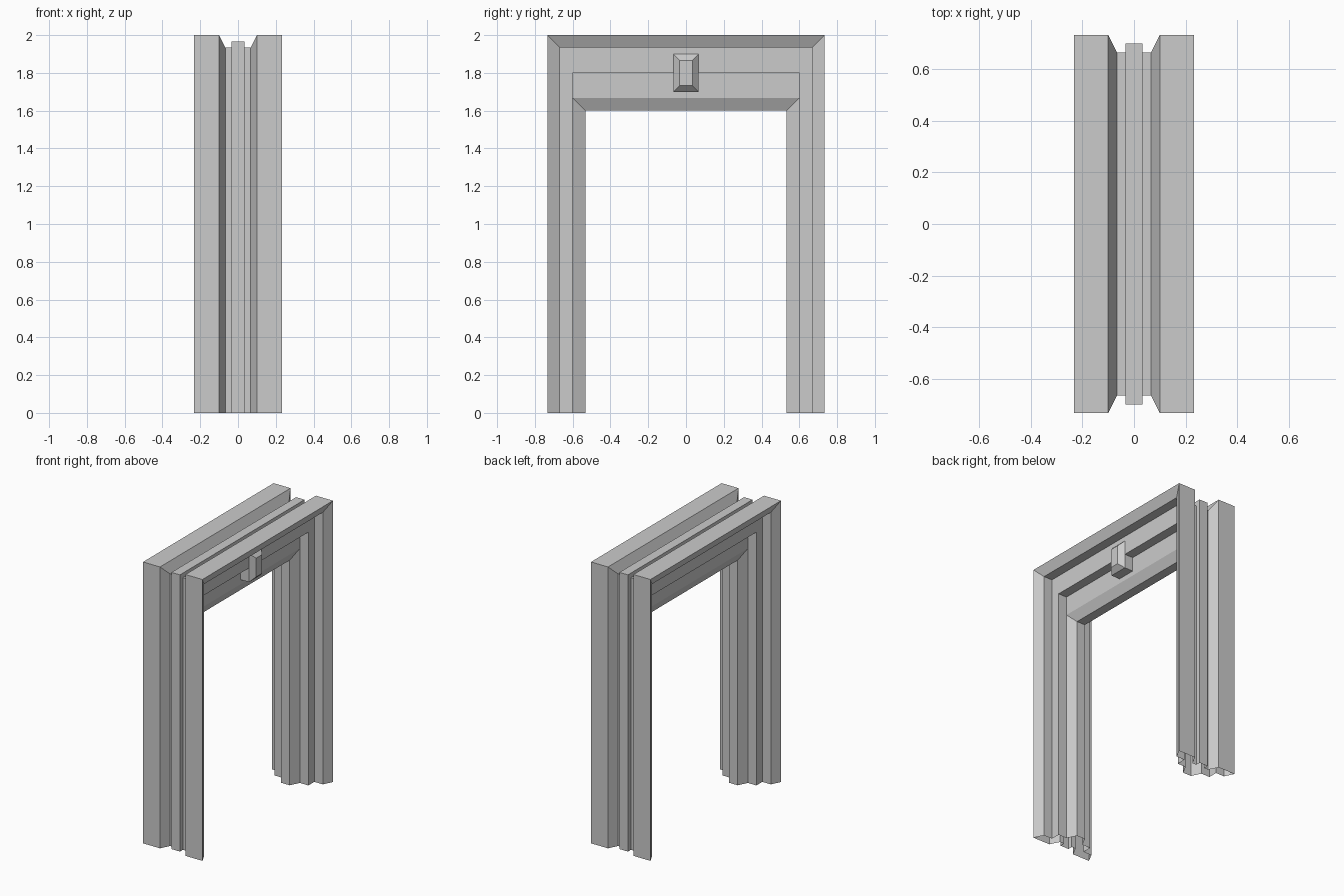
import bpy, bmesh

if "Cube" in bpy.data.objects:
    bpy.data.objects.remove(bpy.data.objects["Cube"])

U = 1 / 30  # modelling grid step


def make_object(name, rings, cap_last=False):
    """Bridge closed rings of points into a flat-shaded object."""
    bm = bmesh.new()
    loops = [[bm.verts.new([c * U for c in p]) for p in ring] for ring in rings]
    n = len(loops[0])
    for a, b in zip(loops, loops[1:]):
        for i in range(n):
            j = (i + 1) % n
            bm.faces.new((a[i], a[j], b[j], b[i]))
    if cap_last:
        bm.faces.new(loops[-1])
    bmesh.ops.dissolve_degenerate(bm, dist=1e-5, edges=bm.edges[:])
    bmesh.ops.recalc_face_normals(bm, faces=bm.faces[:])
    mesh = bpy.data.meshes.new(name)
    bm.to_mesh(mesh)
    bm.free()
    obj = bpy.data.objects.new(name, mesh)
    bpy.context.collection.objects.link(obj)
    return obj


# Half moulding profile: (x, inset from outer edge on legs, inset on lintel)
half = [(1, 1, 1), (1, 2, 2), (2, 2, 2), (3, 0, 0), (7, 0, 0), (6, 2, 2),
        (4, 2, 2), (4, 4, 6), (2, 4, 6), (2, 4, 10), (1, 6, 12)]
profile = half + [(-x, a, b) for x, a, b in reversed(half)]

# Door frame: profile swept up one leg, across the lintel, down the other
stations = [(-1, False), (-1, True), (1, True), (1, False)]
make_object("door_frame", [
    [(x, side * (22 - leg), 60 - top if upper else 0) for x, leg, top in profile]
    for side, upper in stations])


# Keystone block with a bevelled face, on the +x side of the lintel
def rect(x, hy, hz):
    return [(x, sy * hy, 54 + sz * hz)
            for sy, sz in ((-1, -1), (1, -1), (1, 1), (-1, 1))]


make_object("keystone", [rect(2, 2, 3), rect(4, 2, 3), rect(5, 1, 2)], cap_last=True)
